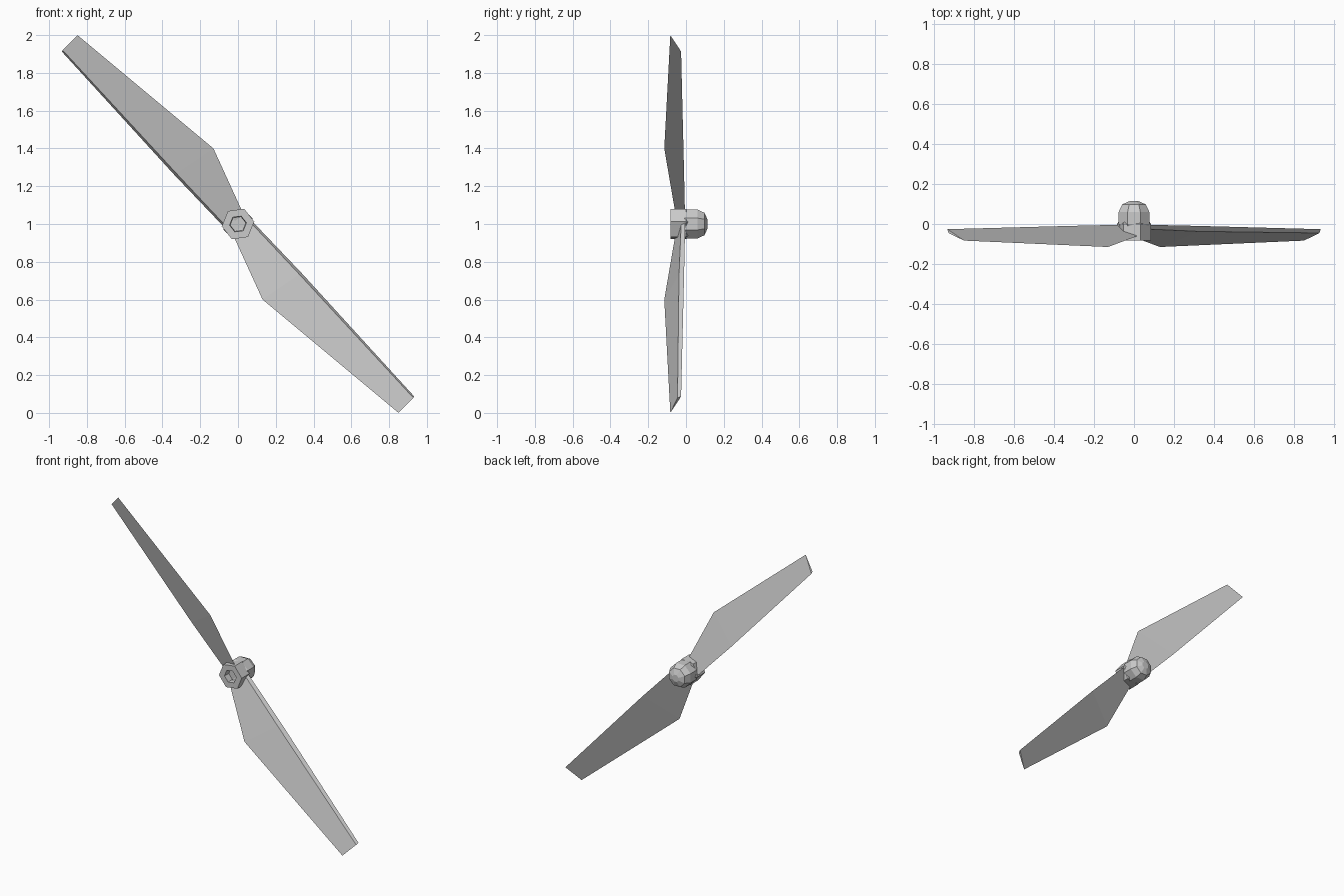
import bpy, bmesh
from math import sin, cos, pi, radians

if "Cube" in bpy.data.objects:
    bpy.data.objects.remove(bpy.data.objects["Cube"])


def finish(bm, name):
    bmesh.ops.recalc_face_normals(bm, faces=bm.faces)
    me = bpy.data.meshes.new(name)
    bm.to_mesh(me)
    bm.free()
    ob = bpy.data.objects.new(name, me)
    bpy.context.collection.objects.link(ob)
    return ob


def lathe(name, profile, sides, turn=0.0):
    """Flat-faced solid around the y axis at z = 1; profile is (radius, y)."""
    bm = bmesh.new()
    rings = []
    for r, y in profile:
        rings.append([bm.verts.new((r * cos(2 * pi * i / sides + turn), y,
                                    1 + r * sin(2 * pi * i / sides + turn)))
                      for i in range(sides)])
    for a, b in zip(rings, rings[1:]):
        for i in range(sides):
            j = (i + 1) % sides
            bm.faces.new((a[i], a[j], b[j], b[i]))
    bm.faces.new(rings[0])
    bm.faces.new(rings[-1])
    return finish(bm, name)


# Hub: six-sided collar with a shaft recess, and a faceted rear dome
lathe("hub_collar", [(0.042, -0.04), (0.045, -0.083), (0.087, -0.083),
                     (0.087, 0.0), (0.07, 0.02)], 6, radians(8))
lathe("hub_dome", [(0.07, -0.03), (0.083, 0.0), (0.083, 0.06),
                   (0.064, 0.098), (0.025, 0.114)], 8, radians(22.5))

# Blade: twisted wedge, sections of (trailing, leading front, leading back)
sections = [
    [(-0.03, -0.055, -0.05), (0.06, -0.025, 0.015), (0.07, -0.004, 0.02)],
    [(0.13, -0.115, -0.40), (0.325, -0.037, -0.267), (0.337, -0.01, -0.26)],
    [(0.85, -0.083, -1.0), (0.928, -0.045, -0.92), (0.933, -0.026, -0.913)],
]


def blade(name, side):
    bm = bmesh.new()
    rows = [[bm.verts.new((side * x, y, 1 + side * z)) for x, y, z in s]
            for s in sections]
    for a, b in zip(rows, rows[1:]):
        for i in range(3):
            j = (i + 1) % 3
            bm.faces.new((a[i], a[j], b[j], b[i]))
    bm.faces.new(rows[0])
    bm.faces.new(rows[-1])
    return finish(bm, name)


blade("lower_blade", 1)
blade("upper_blade", -1)
